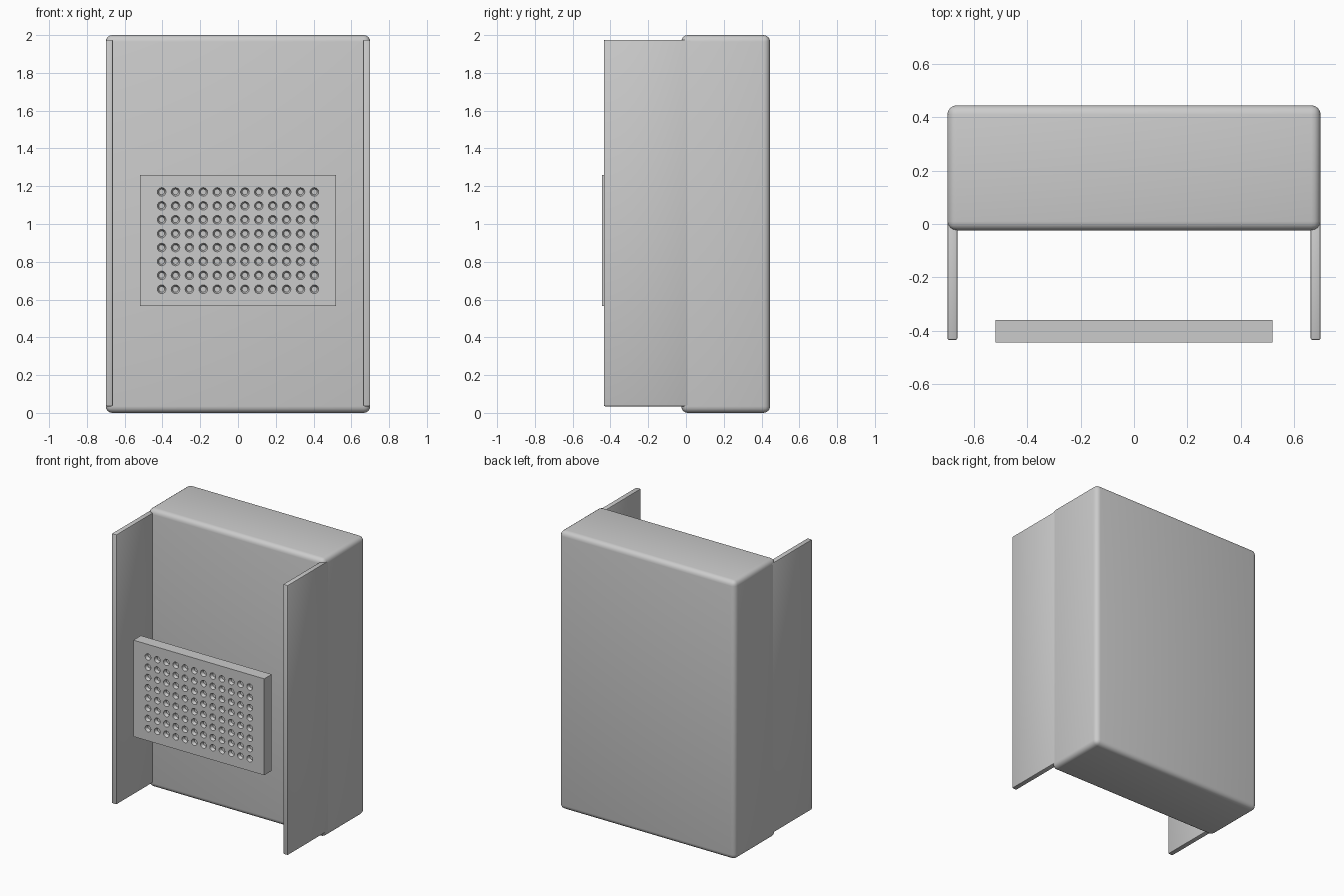
import bpy, bmesh, math
from mathutils import Matrix

if "Cube" in bpy.data.objects:
    bpy.data.objects.remove(bpy.data.objects["Cube"])


def box(name, lo, hi, bevel=0.0, segments=4):
    me = bpy.data.meshes.new(name)
    bm = bmesh.new()
    bmesh.ops.create_cube(bm, size=1)
    for v in bm.verts:
        v.co = [(a + b) / 2 + c * (b - a) for a, b, c in zip(lo, hi, v.co)]
    if bevel:
        bmesh.ops.bevel(bm, geom=bm.edges[:], offset=bevel, segments=segments,
                        profile=0.5, affect='EDGES')
    bm.to_mesh(me)
    bm.free()
    ob = bpy.data.objects.new(name, me)
    bpy.context.collection.objects.link(ob)
    return ob


def activate(ob):
    bpy.ops.object.select_all(action='DESELECT')
    ob.select_set(True)
    bpy.context.view_layer.objects.active = ob


def smooth(ob):
    activate(ob)
    bpy.ops.object.shade_smooth_by_angle(angle=math.radians(35))


# Main cabinet with rounded edges
smooth(box("cabinet_body", (-0.70, -0.025, 0), (0.70, 0.445, 2.0), 0.035))

# Side panels projecting forward, flush with the cabinet sides
for side, x0, x1 in (("left", -0.70, -0.662), ("right", 0.662, 0.70)):
    smooth(box(side + "_side_panel", (x0, -0.435, 0.035), (x1, 0.03, 1.975), 0.007, 2))

# Grille: backing sheet, two end strips and a perforated centre
Z0, Z1, FRONT, MID = 0.567, 1.26, -0.445, -0.367
box("grille_back_sheet", (-0.52, MID, Z0), (0.52, -0.36, Z1))
box("grille_left_strip", (-0.52, FRONT, Z0), (-0.44, MID, Z1))
box("grille_right_strip", (0.44, FRONT, Z0), (0.52, MID, Z1))
plate = box("grille_perforated_plate", (-0.44, FRONT, Z0), (0.44, MID, Z1))

# Tapered hole cutters in a 12 by 8 array
bm = bmesh.new()
for i in range(12):
    for j in range(8):
        place = (Matrix.Translation(((i - 5.5) * 0.0735, FRONT + 0.005, 0.912 + (j - 3.5) * 0.0736))
                 @ Matrix.Rotation(math.radians(-90), 4, 'X'))
        bmesh.ops.create_cone(bm, cap_ends=True, segments=16, radius1=0.0275,
                              radius2=0.015, depth=0.035, matrix=place)
me = bpy.data.meshes.new("hole_cutter")
bm.to_mesh(me)
bm.free()
cutter = bpy.data.objects.new("hole_cutter", me)
bpy.context.collection.objects.link(cutter)
cutter.hide_render = True

mod = plate.modifiers.new("holes", 'BOOLEAN')
mod.operation = 'DIFFERENCE'
mod.solver = 'EXACT'
mod.object = cutter
activate(plate)
bpy.ops.object.modifier_apply(modifier=mod.name)
bpy.data.objects.remove(cutter)
smooth(plate)
